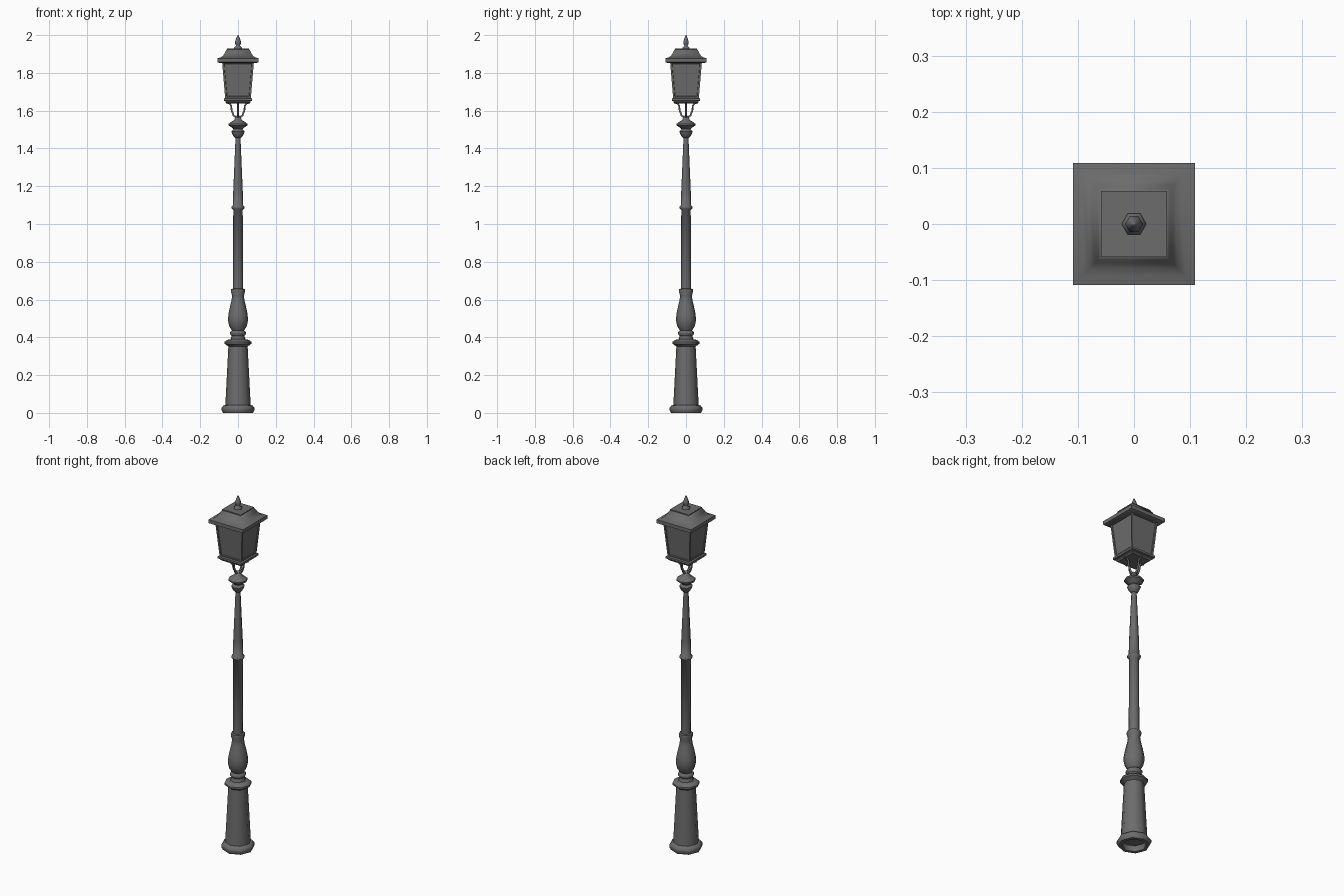
import bpy, bmesh
from math import cos, sin, pi, radians, sqrt
from mathutils import Vector

old = bpy.data.objects.get("Cube")
if old:
    bpy.data.objects.remove(old, do_unlink=True)

iron = bpy.data.materials.new("dark grey iron")
iron.use_nodes = True
iron.diffuse_color = (0.15, 0.15, 0.15, 1)
iron.node_tree.nodes["Principled BSDF"].inputs["Base Color"].default_value = iron.diffuse_color


def finish(name, bm, angle):
    """Turn a bmesh into an object, smooth below the given angle."""
    bmesh.ops.recalc_face_normals(bm, faces=bm.faces)
    mesh = bpy.data.meshes.new(name)
    bm.to_mesh(mesh)
    bm.free()
    mesh.materials.append(iron)
    mesh.shade_smooth()
    mesh.set_sharp_from_angle(angle=radians(angle))
    obj = bpy.data.objects.new(name, mesh)
    bpy.context.collection.objects.link(obj)
    return obj


def rings(profile, sides, turn=0.0):
    """Stack polygon rings (radius, height), capped at both ends."""
    bm = bmesh.new()
    loops = []
    for r, z in profile:
        loops.append([bm.verts.new((r * cos(turn + 2 * pi * i / sides),
                                    r * sin(turn + 2 * pi * i / sides), z))
                      for i in range(sides)])
    for a, b in zip(loops, loops[1:]):
        for i in range(sides):
            j = (i + 1) % sides
            bm.faces.new((a[i], a[j], b[j], b[i]))
    bm.faces.new(loops[0][::-1])
    bm.faces.new(loops[-1])
    return bm


def turned(name, profile, sides=8, angle=50):
    return finish(name, rings(profile, sides), angle)


def square(name, profile, angle=30):
    """Square stack given as (half width, height)."""
    return finish(name, rings([(h * sqrt(2), z) for h, z in profile], 4, pi / 4), angle)


# Pedestal, hollowed underneath
turned("pedestal", [(0.058, 0.03), (0.062, 0.0), (0.080, 0.0), (0.087, 0.014),
                    (0.087, 0.026), (0.078, 0.038), (0.067, 0.042), (0.051, 0.352),
                    (0.058, 0.357), (0.071, 0.366), (0.071, 0.376), (0.058, 0.386),
                    (0.040, 0.390)])

# Baluster with collar and bulb
turned("baluster", [(0.040, 0.388), (0.034, 0.408), (0.042, 0.418), (0.042, 0.428),
                    (0.032, 0.436), (0.046, 0.458), (0.053, 0.490), (0.051, 0.520),
                    (0.044, 0.555), (0.034, 0.598), (0.031, 0.620), (0.038, 0.645),
                    (0.036, 0.655), (0.026, 0.658)])

# Long shaft with middle ring
turned("shaft", [(0.027, 0.65), (0.025, 1.075), (0.035, 1.083), (0.035, 1.092),
                 (0.027, 1.099), (0.025, 1.18), (0.013, 1.46)])

# Capital at the top of the shaft
turned("capital", [(0.013, 1.455), (0.022, 1.462), (0.030, 1.475), (0.035, 1.490),
                   (0.024, 1.502), (0.034, 1.512), (0.050, 1.522), (0.050, 1.530),
                   (0.034, 1.542), (0.020, 1.550), (0.014, 1.570), (0.006, 1.574)])

# Four curved arms carrying the lantern
for name, turn in (("left_arm", 0), ("back_arm", 1), ("right_arm", 2), ("front_arm", 3)):
    curve = bpy.data.curves.new(name, "CURVE")
    curve.dimensions = "3D"
    curve.bevel_depth = 0.0055
    curve.bevel_resolution = 1
    curve.use_fill_caps = True
    path = [(0.008, 1.563), (0.024, 1.575), (0.033, 1.600), (0.037, 1.628),
            (0.047, 1.640), (0.062, 1.642)]
    spline = curve.splines.new("POLY")
    spline.points.add(len(path) - 1)
    for point, (r, z) in zip(spline.points, path):
        point.co = (r * cos(turn * pi / 2), r * sin(turn * pi / 2), z, 1)
    curve.materials.append(iron)
    bpy.context.collection.objects.link(bpy.data.objects.new(name, curve))

# Lantern floor
square("lantern_floor", [(0.058, 1.638), (0.066, 1.645), (0.066, 1.650), (0.075, 1.653),
                         (0.075, 1.664), (0.068, 1.668)])

# Lantern body with a recessed pane on each side
body = rings([(0.068 * sqrt(2), 1.665), (0.084 * sqrt(2), 1.858)], 4, pi / 4)
bmesh.ops.recalc_face_normals(body, faces=body.faces)
walls = [f for f in body.faces if abs(f.normal.z) < 0.5]
bmesh.ops.inset_individual(body, faces=walls, thickness=0.013, depth=0)
bmesh.ops.inset_individual(body, faces=walls, thickness=0.002, depth=-0.005)
finish("lantern_body", body, 20)

# Roof: flat eaves, swept slopes, flat crown
square("roof_eaves", [(0.100, 1.853), (0.109, 1.857), (0.109, 1.877)])
square("roof_slopes", [(0.109, 1.877), (0.092, 1.882), (0.079, 1.891), (0.070, 1.905),
                       (0.064, 1.918), (0.059, 1.924)], 88)
square("roof_crown", [(0.059, 1.923), (0.059, 1.929)])

# Finial
turned("finial", [(0.022, 1.928), (0.022, 1.934), (0.012, 1.941), (0.010, 1.946),
                  (0.016, 1.954), (0.016, 1.966), (0.011, 1.980), (0.005, 1.995),
                  (0.001, 2.0)], 6, 65)
